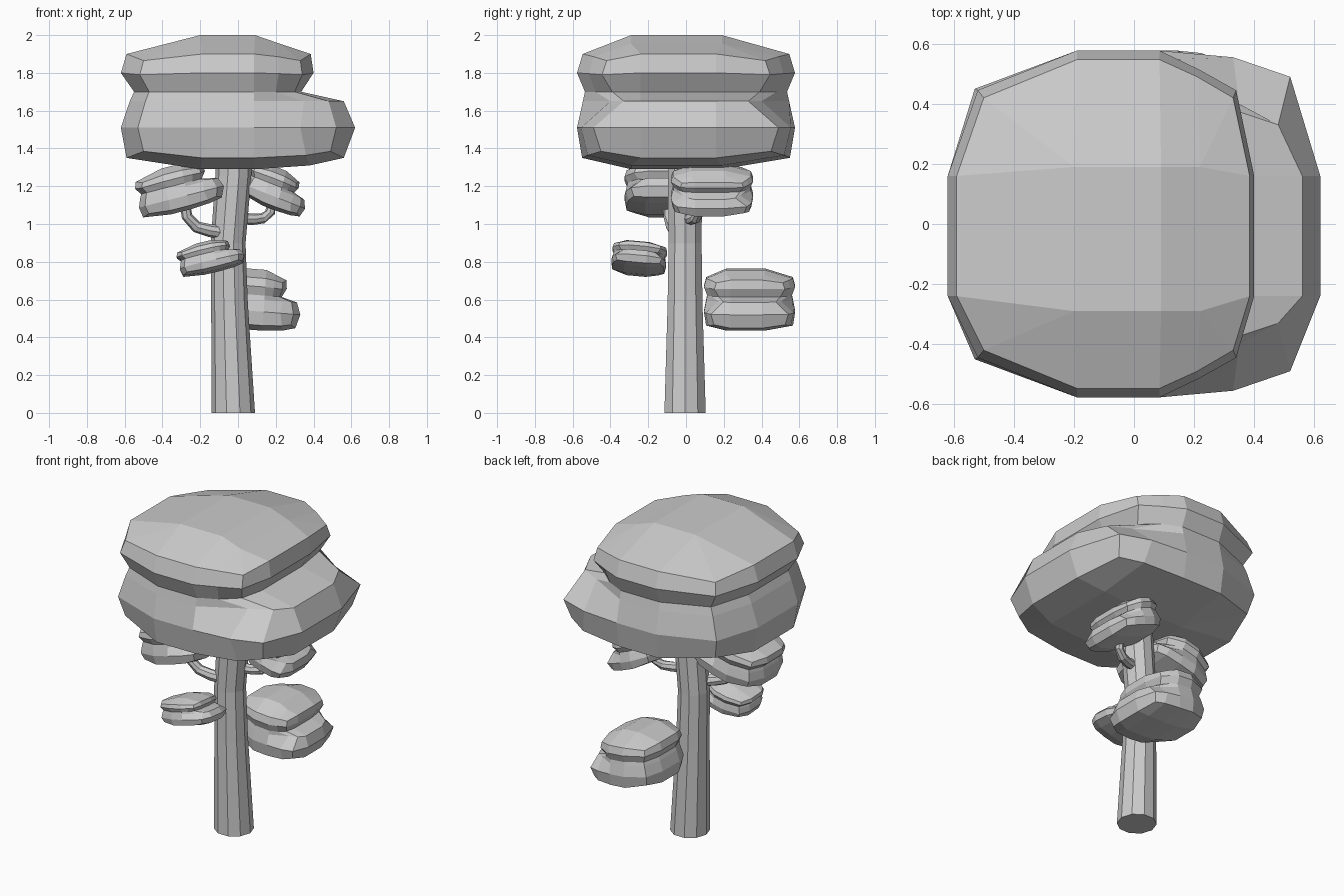
import bpy, math
from mathutils import Vector, Matrix, Euler

if "Cube" in bpy.data.objects:
    bpy.data.objects.remove(bpy.data.objects["Cube"])


def make(name, verts, faces):
    me = bpy.data.meshes.new(name)
    me.from_pydata([tuple(v) for v in verts], [], faces)
    ob = bpy.data.objects.new(name, me)
    bpy.context.collection.objects.link(ob)
    import bmesh
    bm = bmesh.new()
    bm.from_mesh(me)
    bmesh.ops.remove_doubles(bm, verts=bm.verts, dist=0.0005)
    bmesh.ops.recalc_face_normals(bm, faces=bm.faces)
    bm.to_mesh(me)
    bm.free()
    return ob


def ring(z, dz, xL, xl, e, xr, xR, ycl, ye, ycr, yf):
    # rounded-square outline, front half then back half
    half = [(xL, .24, 0), (xl, ycl, dz), (-.19, yf, 0), (.085, yf, 0),
            (e, ye, dz * .4), (xr, ycr, dz), (xR, .24, 0)]
    front = [(x, -y, z + d) for x, y, d in half]
    back = [(x, .16 if y == .24 else y, z + d) for x, y, d in reversed(half)]
    return front + back


def cap(z, e, ze):
    # inner grid of the top or bottom, corners collapse when merged
    cols = [(-.2, z)] * 3 + [(.09, z)] + [(e, ze)] * 3
    return ([(x, -.29, h) for x, h in cols]
            + [(x, .19, h) for x, h in reversed(cols)])


# Two-lobed foliage with a shelf on the right
rings = [
    cap(1.29, .38, 1.31),
    ring(1.35, .035, -.59, -.50, .36, .49, .56, .42, .52, .45, .55),
    ring(1.51, 0, -.62, -.53, .33, .52, .62, .45, .555, .49, .577),
    ring(1.65, 0, -.573, -.49, .35, .48, .56, .43, .40, .33, .546),
    ring(1.70, 0, -.55, -.47, .20, .30, .335, .42, .48, .39, .535),
    ring(1.80, -.01, -.62, -.52, .215, .34, .40, .445, .515, .445, .577),
    ring(1.90, -.035, -.59, -.50, .21, .33, .385, .42, .49, .42, .547),
    cap(2.0, .22, 1.955),
]
N = 14
foliage = [Vector(p) for r in rings for p in r]
foliage_faces = [(k * N + i, k * N + (i + 1) % N,
                  (k + 1) * N + (i + 1) % N, (k + 1) * N + i)
                 for k in range(len(rings) - 1) for i in range(N)]
for o in (0, (len(rings) - 1) * N):
    foliage_faces += [(o + 2, o + 3, o + 10, o + 11), (o + 3, o + 4, o + 9, o + 10)]


def clump(name, lo, hi, rot, flat=1.0):
    # tilted copy of the crown fitted into a box
    m = Euler([math.radians(a) for a in rot]).to_matrix() @ Matrix.Diagonal((1, 1, flat))
    pts = [m @ p for p in foliage]
    for i in range(3):
        a, b = min(p[i] for p in pts), max(p[i] for p in pts)
        for p in pts:
            p[i] = lo[i] + (p[i] - a) / (b - a) * (hi[i] - lo[i])
    make(name, pts, foliage_faces)


def tube(name, path, radii, n):
    pts = [Vector(p) for p in path]
    verts, faces = [], []
    for k, p in enumerate(pts):
        t = (pts[min(k + 1, len(pts) - 1)] - pts[max(k - 1, 0)]).normalized()
        if k == 0 and abs(p.z) < 1e-6:
            t = Vector((0, 0, 1))
        u = Vector((0, 1, 0)).cross(t).normalized()
        w = t.cross(u)
        for i in range(n):
            a = 2 * math.pi * i / n
            verts.append(p + radii[k] * (math.cos(a) * u + math.sin(a) * w))
    for k in range(len(pts) - 1):
        for i in range(n):
            j = (i + 1) % n
            faces.append((k * n + i, k * n + j, (k + 1) * n + j, (k + 1) * n + i))
    faces += [tuple(range(n)), tuple(range((len(pts) - 1) * n, len(pts) * n))]
    make(name, verts, faces)


# Crown
make("crown", foliage, foliage_faces)

# Side foliage
clump("foliage_lower_back", (-.12, .095, .435), (.33, .578, .765), (0, 4, 0), 1.1)
clump("foliage_lower_front", (-.325, -.395, .72), (.035, -.10, .915), (-5, -14, 0), .85)
clump("foliage_upper_left", (-.545, -.325, 1.035), (-.075, .12, 1.32), (0, -13, 0), .85)
clump("foliage_upper_right", (.03, -.08, 1.04), (.355, .355, 1.32), (0, 18, 0), .95)

# Trunk
tube("trunk",
     [(-.025, -.005, 0), (-.045, -.005, .58), (-.052, -.005, .9), (-.025, -.005, 1.25), (-.02, -.005, 1.45)],
     [.115, .097, .092, .095, .095], 10)

# Branches
tube("branch_left",
     [(-.08, -.04, .955), (-.15, -.06, .965), (-.22, -.075, .985), (-.27, -.09, 1.04), (-.29, -.10, 1.16)],
     [.036, .034, .031, .029, .027], 8)
tube("branch_right",
     [(0, .01, 1.03), (.08, .03, 1.025), (.13, .05, 1.03), (.17, .07, 1.06), (.18, .09, 1.16)],
     [.032, .030, .028, .026, .024], 8)
